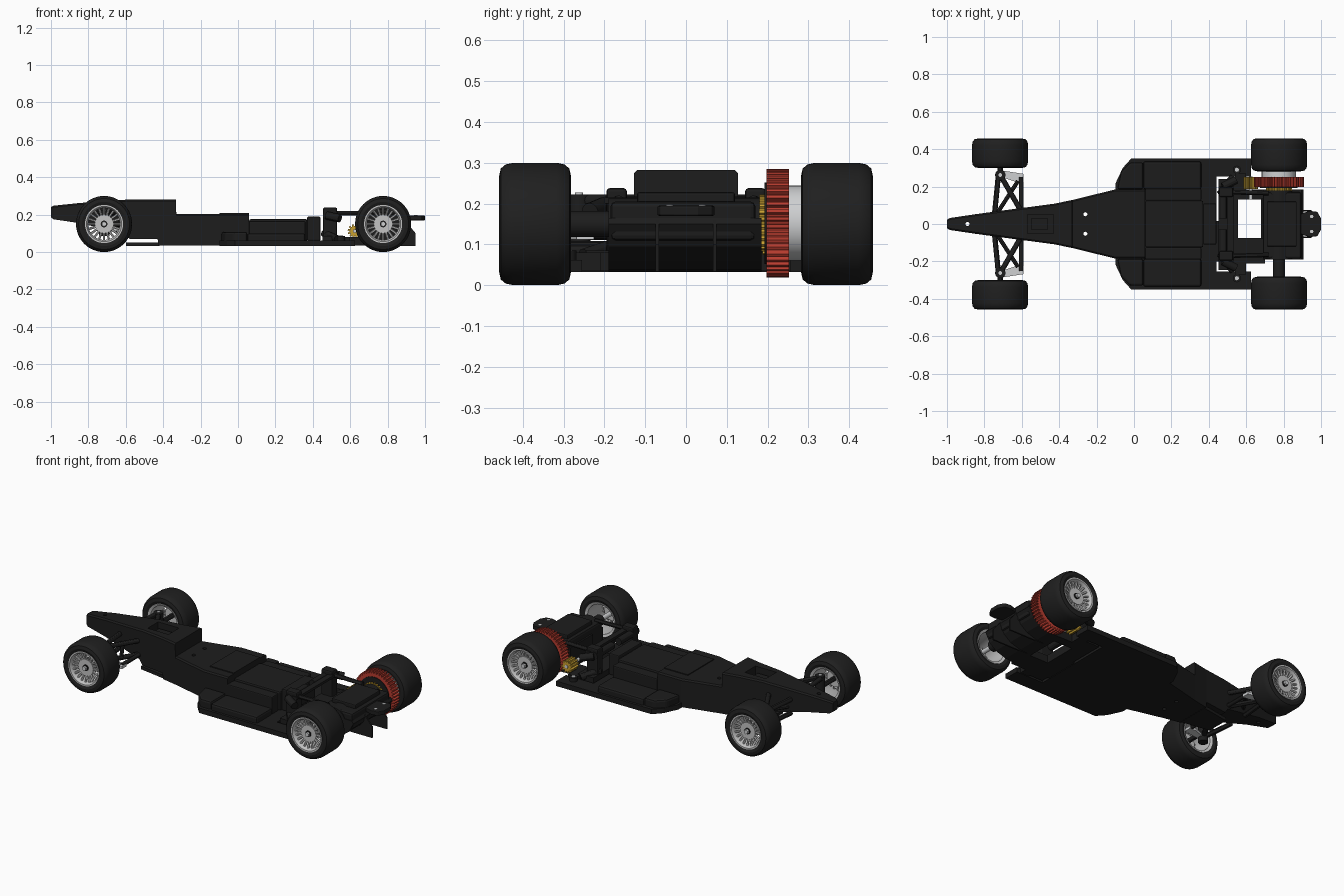
import bpy, bmesh
from math import pi, cos, sin
from mathutils import Vector, Matrix

if "Cube" in bpy.data.objects:
    bpy.data.objects.remove(bpy.data.objects["Cube"])


def material(name, rgb):
    m = bpy.data.materials.new(name)
    m.use_nodes = True
    m.diffuse_color = (*rgb, 1)
    m.node_tree.nodes["Principled BSDF"].inputs["Base Color"].default_value = (*rgb, 1)
    return m


BLACK = material("chassis black", (0.012, 0.012, 0.012))
RUBBER = material("tyre rubber", (0.014, 0.014, 0.014))
RIM = material("rim grey", (0.55, 0.55, 0.55))
SILVER = material("pale silver", (0.62, 0.63, 0.64))
RED = material("gear red", (0.48, 0.045, 0.028))
GOLD = material("pinion gold", (0.58, 0.35, 0.03))


def finish(name, bm, mat, bevel=0, smooth=False):
    bmesh.ops.remove_doubles(bm, verts=bm.verts, dist=1e-5)
    bmesh.ops.recalc_face_normals(bm, faces=bm.faces)
    me = bpy.data.meshes.new(name)
    bm.to_mesh(me)
    bm.free()
    ob = bpy.data.objects.new(name, me)
    bpy.context.collection.objects.link(ob)
    me.materials.append(mat)
    if bevel:
        mod = ob.modifiers.new("bevel", "BEVEL")
        mod.width, mod.segments, mod.limit_method = bevel, 2, "ANGLE"
    if smooth:
        bpy.ops.object.select_all(action="DESELECT")
        ob.select_set(True)
        bpy.context.view_layer.objects.active = ob
        bpy.ops.object.shade_smooth_by_angle()
    return ob


def add_box(bm, x, y, z):
    size = Vector((x[1] - x[0], y[1] - y[0], z[1] - z[0]))
    mid = Vector((x[0] + x[1], y[0] + y[1], z[0] + z[1])) / 2
    bmesh.ops.create_cube(bm, size=1, matrix=Matrix.Translation(mid) @ Matrix.Diagonal((*size, 1)))


def box(name, x, y, z, bevel=0):
    bm = bmesh.new()
    add_box(bm, x, y, z)
    return finish(name, bm, BLACK, bevel)


def prism(name, outline, lo, hi, axis="z", mat=BLACK, bevel=0):
    """Extrude an (x, y) outline along z, or an (x, z) outline along y."""
    bm = bmesh.new()
    at = (lambda a, b, c: (a, b, c)) if axis == "z" else (lambda a, b, c: (a, c, b))
    f = bm.faces.new([bm.verts.new(at(a, b, lo)) for a, b in outline])
    new = bmesh.ops.extrude_face_region(bm, geom=[f])["geom"]
    move = Vector(at(0, 0, hi - lo))
    bmesh.ops.translate(bm, vec=move, verts=[v for v in new if isinstance(v, bmesh.types.BMVert)])
    return finish(name, bm, mat, bevel)


def add_rod(bm, a, b, r, segs=12):
    a, b = Vector(a), Vector(b)
    rot = (b - a).to_track_quat("Z", "Y").to_matrix().to_4x4()
    bmesh.ops.create_cone(bm, cap_ends=True, segments=segs, radius1=r, radius2=r,
                          depth=(b - a).length, matrix=Matrix.Translation((a + b) / 2) @ rot)


def rod(name, a, b, r, mat=BLACK, segs=16):
    bm = bmesh.new()
    add_rod(bm, a, b, r, segs)
    return finish(name, bm, mat, smooth=True)


def lathe(name, profile, x, z, mat, segs=48):
    """Turn a closed (radius, y) profile about an axle along y."""
    bm = bmesh.new()
    rings = [[bm.verts.new((x + r * cos(2 * pi * i / segs), y, z + r * sin(2 * pi * i / segs)))
              for r, y in profile] for i in range(segs)]
    n = len(profile)
    for i in range(segs):
        p, q = rings[i], rings[(i + 1) % segs]
        for j in range(n):
            k = (j + 1) % n
            bm.faces.new((p[j], p[k], q[k], q[j]))
    return finish(name, bm, mat, smooth=True)


def gear(name, x, z, r, tooth, count, y0, y1, mat):
    pts = []
    for i in range(count):
        for t, rad in ((0, r - tooth), (0.25, r - tooth), (0.4, r), (0.8, r)):
            a = 2 * pi * (i + t) / count
            pts.append((x + rad * cos(a), z + rad * sin(a)))
    return prism(name, pts, y0, y1, "y", mat)


# Tapered body tub lofted from stations: x, half width, bottom, top
stations = [(-1.0, .022, .185, .24), (-.985, .032, .175, .248), (-.85, .052, .155, .262),
            (-.6, .086, .1, .28), (-.58, .088, .07, .282), (-.43, .108, .07, .282),
            (-.425, .109, .035, .282), (-.331, .128, .035, .282), (-.33, .128, .035, .203),
            (-.1, .185, .035, .203), (.06, .185, .035, .203)]
bm = bmesh.new()
prev = None
for x, w, lo, hi in stations:
    c = .008
    section = ((-w, lo), (w, lo), (w, hi - c), (w - c, hi), (c - w, hi), (-w, hi - c))
    ring = [bm.verts.new((x, y, z)) for y, z in section]
    if prev:
        for i in range(6):
            bm.faces.new((prev[i], prev[(i + 1) % 6], ring[(i + 1) % 6], ring[i]))
    else:
        bm.faces.new(ring)
    prev = ring
bm.faces.new(prev)
tub = finish("body_tub", bm, BLACK)

# Openings in the tub: cockpit recess and screw holes
bm = bmesh.new()
add_box(bm, (-.57, -.43), (-.05, .05), (.21, .4))
for x, y in ((-.89, 0), (-.26, .052), (-.26, -.052)):
    add_rod(bm, (x, y, -.1), (x, y, .5), .011)
cutter = finish("tub_cutter", bm, BLACK)
mod = tub.modifiers.new("openings", "BOOLEAN")
mod.operation, mod.object, mod.solver = "DIFFERENCE", cutter, "EXACT"
bpy.context.view_layer.objects.active = tub
bpy.ops.object.modifier_apply(modifier=mod.name)
bpy.data.objects.remove(cutter)
box("cockpit_block", (-.55, -.46), (-.03, .03), (.2, .255))

# Floor plates and covers
half = [(-.1, .185), (-.1, .215), (-.06, .3), (-.015, .35), (.44, .35)]
prism("floor_plate", half + [(x, -y) for x, y in reversed(half)], .032, .062)
prism("front_undertray", [(-.6, -.07), (-.42, -.1), (-.42, .1), (-.6, .07)], .033, .052)
box("battery_cover", (.06, .37), (-.125, .125), (.06, .176), bevel=.008)
box("cover_seam", (-.1, .06), (-.125, .125), (.2, .208))
box("rear_cover_step", (.37, .44), (-.11, .11), (.06, .19), bevel=.006)

# Diffuser ramp that rises towards the back
prism("diffuser_ramp", [(.69, .033), (.76, .037), (.83, .06), (.875, .095), (.905, .15),
                        (.895, .165), (.69, .165)], -.19, .185, "y")

for s, side in ((1, "left"), (-1, "right")):
    def ys(a, b):
        return tuple(sorted((s * a, s * b)))
    box(side + "_battery_shoulder", (.06, .36), ys(.125, .19), (.06, .165), bevel=.006)
    box(side + "_side_pod", (.05, .36), ys(.185, .335), (.05, .1), bevel=.012)
    prism(side + "_pod_nose", [(-.09, s * .185), (-.07, s * .28), (-.02, s * .33),
                               (.05, s * .33), (.05, s * .185)], .05, .108, bevel=.012)
    box(side + "_floor_rail", (.44, .625), ys(.255, .35), (.032, .062))
    box(side + "_rail_link", (.54, .6), ys(.15, .27), (.035, .08))
    rod(side + "_mount_post", (.55, s * .29, .05), (.55, s * .29, .085), .022)
    rod(side + "_mount_screw", (.55, s * .29, .08), (.55, s * .29, .088), .011, SILVER)

    # Rear bracing
    box(side + "_brace_tower", (.455, .53), ys(.145, .195), (.06, .238), bevel=.008)
    bm = bmesh.new()
    add_rod(bm, (.475, s * .03, .195), (.475, s * .2, .195), .022)
    add_rod(bm, (.475, s * .2, .195), (.545, s * .235, .18), .022)
    add_rod(bm, (.46, s * .16, .1), (.53, s * .25, .07), .02)
    add_rod(bm, (.5, s * .17, .208), (.72, s * .165, .208), .012)
    finish(side + "_rear_brace", bm, BLACK, smooth=True)
    prism(side + "_diffuser_fin", [(.7, .033), (.95, .033), (.95, .1), (.9, .16), (.7, .16)],
          *ys(.066, .075), axis="y")

    # Front suspension
    up = s * .262
    rod(side + "_upright", (-.715, up, .085), (-.715, up, .222), .028)
    rod(side + "_upright_pin", (-.715, up, .215), (-.715, up, .227), .01, SILVER)
    bm = bmesh.new()
    for z in (.125, .208):
        add_rod(bm, (-.745, s * .06, z), (-.725, up, z), .014)
        add_rod(bm, (-.61, s * .08, z), (-.715, up, z), .014)
    add_rod(bm, (-.73, s * .06, .16), (-.62, s * .23, .16), .011)
    add_rod(bm, (-.604, 0, .125), (-.604, s * .25, .125), .012)
    add_rod(bm, (-.715, up, .15), (-.715, s * .4, .15), .014)
    finish(side + "_wishbones", bm, BLACK, smooth=True)
    prism(side + "_steering_plate", [(-.705, s * .25), (-.7, s * .285), (-.59, s * .268),
                                     (-.59, s * .225), (-.63, s * .225)], .112, .128, mat=SILVER)

    # Wheels
    for end, x, inner, outer in (("front", -.716, .3, .457), ("rear", .776, .282, .458)):
        r, z, tag = .15, .15, f"{end}_{side}_"
        prof = [(.098, inner + .008), (.118, inner), (.136, inner + .004), (.146, inner + .016),
                (r, inner + .035), (r, outer - .035), (.146, outer - .016), (.136, outer - .004),
                (.118, outer), (.098, outer - .008)]
        lathe(tag + "tyre", [(a, s * b) for a, b in prof], x, z, RUBBER)
        ring = [(.088, inner + .01), (.102, inner + .004), (.102, outer - .003),
                (.094, outer - .003), (.085, outer - .02)]
        lathe(tag + "rim", [(a, s * b) for a, b in ring], x, z, RIM)
        bm = bmesh.new()
        for i in range(20):
            a = 2 * pi * i / 20
            d = Vector((cos(a), 0, sin(a)))
            hub = Vector((x, s * (outer - .035), z))
            add_rod(bm, hub + d * .04, hub + d * .09 + Vector((0, s * .012, 0)), .0065, 6)
        finish(tag + "spokes", bm, RIM)
        rod(tag + "hub", (x, s * (outer - .06), z), (x, s * (outer - .024), z), .05, RIM, 32)
        rod(tag + "hub_ring", (x, s * (outer - .026), z), (x, s * (outer - .018), z), .018, BLACK, 24)
        rod(tag + "wheel_nut", (x, s * (outer - .02), z), (x, s * (outer - .006), z), .014, SILVER, 6)

# Rear motor frame around the open bay
box("bay_front_bar", (.452, .555), (-.245, .24), (.035, .085))
box("bay_floor_tongue", (.435, .455), (-.2, .015), (.035, .06))
box("bay_right_bar", (.555, .7), (-.21, -.075), (.035, .08))
box("bay_left_bar", (.555, .7), (.13, .185), (.035, .08))
box("bay_rear_bar", (.68, .7), (-.08, .135), (.035, .165))
box("rear_cross_bar", (.5, .535), (-.2, .2), (.2, .215))

# Axle, gearbox and tail
rod("rear_axle", (.775, -.4, .15), (.775, .4, .15), .014, SILVER)
rod("axle_barrel", (.775, -.19, .14), (.775, .18, .14), .075, BLACK, 32)
rod("axle_sleeve", (.775, -.285, .15), (.775, -.18, .15), .032, BLACK, 24)
box("gearbox", (.69, .895), (-.185, .17), (.11, .205), bevel=.012)
box("gearbox_lid", (.71, .87), (-.12, .12), (.2, .228), bevel=.006)
prism("tail_bracket", [(.86, -.045), (.94, -.07), (.98, -.065), (1.0, -.03), (1.0, .03),
                       (.98, .065), (.94, .07), (.86, .045)], .17, .195, bevel=.004)
for y in (-.04, .04):
    rod("tail_screw", (.95, y, .19), (.95, y, .198), .009, SILVER)

# Drive gears
gear("drive_gear", .775, .152, .133, .013, 44, .197, .252, RED)
rod("gear_hub", (.775, .193, .152), (.775, .199, .152), .1, BLACK, 32)
gear("gear_collar", .775, .152, .07, .008, 24, .18, .194, GOLD)
rod("gear_side_disc", (.775, .25, .152), (.775, .29, .152), .092, SILVER, 40)
gear("pinion", .624, .112, .038, .011, 12, .187, .252, GOLD)
rod("pinion_shaft", (.624, .13, .112), (.624, .255, .112), .01, SILVER)
